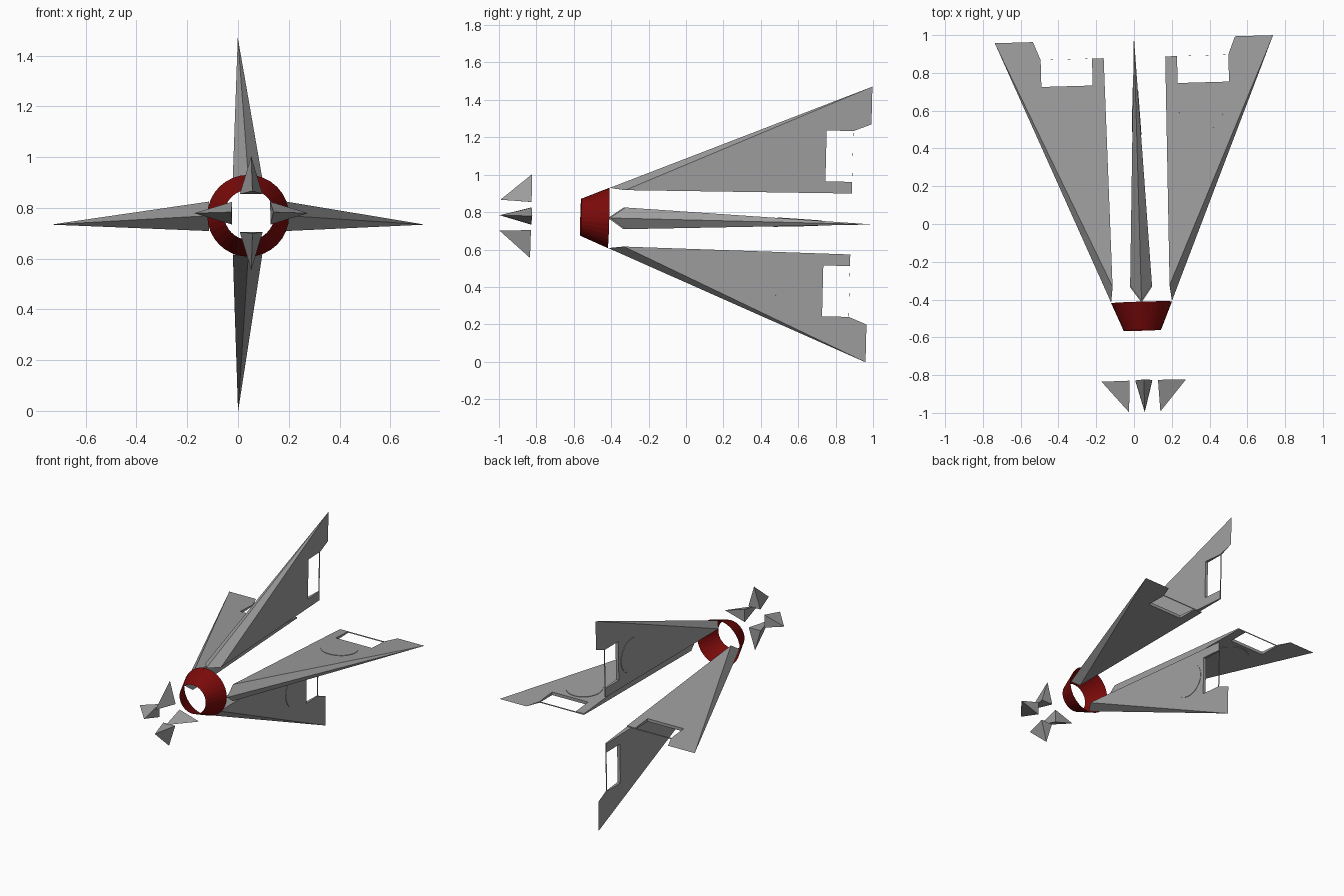
import bpy, bmesh, math
from mathutils import Matrix

if "Cube" in bpy.data.objects:
    bpy.data.objects.remove(bpy.data.objects["Cube"])

# Whole assembly sits on a slightly tilted long axis
TILT = (Matrix.Translation((0.028, 0, 0.7585))
        @ Matrix.Rotation(0.029, 4, 'Z') @ Matrix.Rotation(-0.025, 4, 'X'))
SIDES = ["right", "top", "left", "bottom"]


def paint(name, color):
    mat = bpy.data.materials.new(name)
    mat.diffuse_color = (*color, 1)
    mat.use_nodes = True
    mat.node_tree.nodes["Principled BSDF"].inputs["Base Color"].default_value = mat.diffuse_color
    return mat


GREY = paint("dark_grey", (0.343, 0.343, 0.343))
RED = paint("dark_red", (0.2, 0.003, 0.003))


def finish(bm, name, matrix, mat=GREY):
    bmesh.ops.remove_doubles(bm, verts=bm.verts, dist=1e-5)
    bmesh.ops.recalc_face_normals(bm, faces=bm.faces)
    bm.transform(matrix)
    me = bpy.data.meshes.new(name)
    bm.to_mesh(me)
    bm.free()
    me.materials.append(mat)
    ob = bpy.data.objects.new(name, me)
    bpy.context.collection.objects.link(ob)


def half_thick(s):
    """Half thickness of a main fin: thins evenly to a knife edge at the rear."""
    return 0.058 * (0.979 - s) / 1.309


# Main fin outline as (radius, station along axis), with rear notch
OUTLINE = [(0.151, -0.33), (0.737, 0.979), (0.535, 0.979), (0.497, 0.883),
           (0.497, 0.740), (0.225, 0.740), (0.225, 0.883), (0.163, 0.883)]


def main_fin(name, matrix):
    bm = bmesh.new()
    up = [bm.verts.new((r, s, half_thick(s))) for r, s in OUTLINE]
    lo = [bm.verts.new((r, s, -half_thick(s))) for r, s in OUTLINE]
    nose = bm.verts.new((0.161, -0.412, 0))
    bm.faces.new(up)
    bm.faces.new(lo[::-1])
    n = len(OUTLINE)
    for i in range(2, n):                       # rear, notch and root walls
        j = (i + 1) % n
        bm.faces.new((up[i], up[j], lo[j], lo[i]))
    bm.faces.new((nose, up[0], up[1]))          # bevelled leading edge
    bm.faces.new((nose, lo[1], lo[0]))
    bm.faces.new((nose, lo[0], up[0]))
    finish(bm, name, matrix)


def notch_strip(name, matrix):
    # Paper-thin wall closing the rear of the notch
    bm = bmesh.new()
    bmesh.ops.create_cube(bm, size=1, matrix=Matrix.Translation((0.361, 0.8829, 0))
                          @ Matrix.Diagonal((0.272, 0.0002, 2 * half_thick(0.883), 1)))
    finish(bm, name, matrix)


def round_panel(name, matrix):
    # Shallow disc lying on one face of the fin
    bm = bmesh.new()
    bmesh.ops.create_cone(bm, cap_ends=True, segments=32, radius1=0.118, radius2=0.118,
                          depth=0.006, matrix=Matrix.Translation((0.345, 0.598, 0)))
    for v in bm.verts:
        v.co.z += half_thick(v.co.y)
    finish(bm, name, matrix)


def nose_fin(name, matrix):
    bm = bmesh.new()
    a, b, c, d = [bm.verts.new(p) for p in (
        (0.083, -0.995, 0), (0.075, -0.829, 0.045),
        (0.075, -0.829, -0.045), (0.224, -0.829, 0))]
    for f in ((a, b, d), (a, d, c), (a, c, b), (b, c, d)):
        bm.faces.new(f)
    finish(bm, name, matrix)


# Four copies of each fin around the axis
for k, side in enumerate(SIDES):
    m = TILT @ Matrix.Rotation(-k * math.pi / 2, 4, 'Y')
    main_fin("main_fin_" + side, m)
    notch_strip("notch_strip_" + side, m)
    round_panel("round_panel_" + side, m)
    nose_fin("nose_fin_" + side, m)

# Open tapered red band
bm = bmesh.new()
bmesh.ops.create_cone(bm, cap_ends=False, segments=32, radius1=0.161, radius2=0.099,
                      depth=0.148, matrix=Matrix.Translation((0, -0.489, 0))
                      @ Matrix.Rotation(math.pi / 2, 4, 'X'))
finish(bm, "red_band", TILT, RED)
